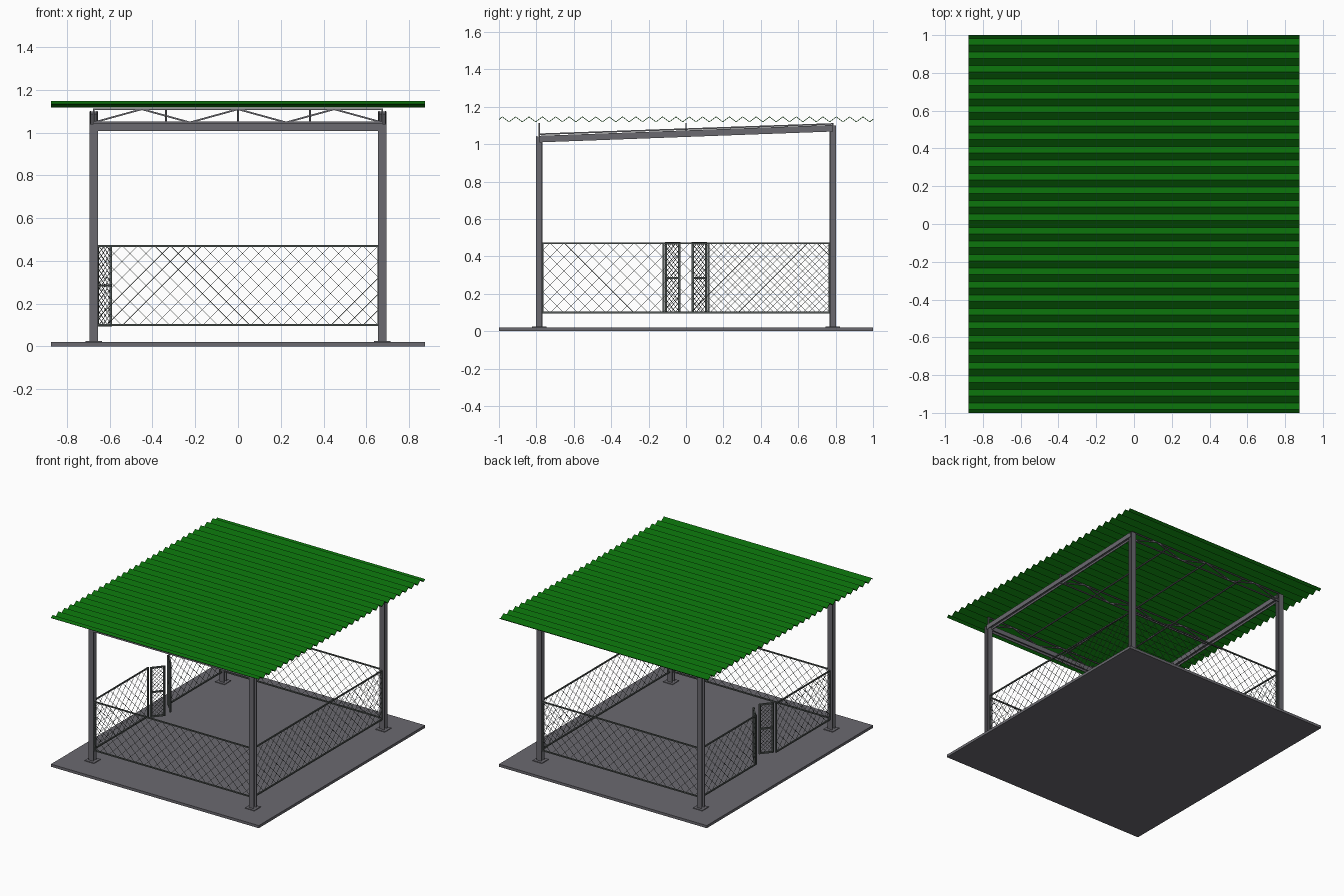
import bpy, bmesh, math
from mathutils import Vector, Matrix

if "Cube" in bpy.data.objects:
    bpy.data.objects.remove(bpy.data.objects["Cube"])

PX, PY = 0.675, 0.785          # post centres
LOW, HIGH = 0.10, 0.47         # fence rails
STEEL = (0.145, 0.142, 0.16)
WIRE_GREY = (0.09, 0.105, 0.098)
GREEN = (0.003, 0.148, 0.003)


def paint(name, color):
    mat = bpy.data.materials.new(name)
    mat.diffuse_color = (*color, 1)
    mat.use_nodes = True
    mat.node_tree.nodes["Principled BSDF"].inputs["Base Color"].default_value = mat.diffuse_color
    return mat


MATS = {STEEL: paint("steel", STEEL), WIRE_GREY: paint("fence_steel", WIRE_GREY),
        GREEN: paint("green_paint", GREEN)}


def finish(name, bm, color=STEEL):
    bmesh.ops.recalc_face_normals(bm, faces=bm.faces)
    me = bpy.data.meshes.new(name)
    bm.to_mesh(me)
    bm.free()
    ob = bpy.data.objects.new(name, me)
    bpy.context.collection.objects.link(ob)
    me.materials.append(MATS[color])
    return ob


def bar(bm, a, b, w, h=None, side=0):
    """Box-section bar from a to b; side shifts it along its own width axis."""
    a, b = Vector(a), Vector(b)
    z = (b - a).normalized()
    if abs(z.z) > 0.99:
        x, y = Vector((0, -1, 0)), Vector((1, 0, 0))
    else:
        x = z.cross(Vector((0, 0, 1))).normalized()
        y = z.cross(x)
    rot = Matrix((x, y, z)).transposed().to_4x4()
    mat = (Matrix.Translation((a + b) / 2 + x * side) @ rot
           @ Matrix.Diagonal((w, h or w, (b - a).length, 1)))
    bmesh.ops.create_cube(bm, size=1, matrix=mat)


def bars(name, items, w, h=None, color=STEEL):
    bm = bmesh.new()
    for a, b in items:
        bar(bm, a, b, w, h)
    return finish(name, bm, color)


def h_section(name, a, b, depth, flange):
    """Rolled H profile: two flanges joined by a web."""
    t = 0.005
    bm = bmesh.new()
    for s in (-1, 1):
        bar(bm, a, b, t, flange, s * (depth - t) / 2)
    bar(bm, a, b, depth - 2 * t, t)
    return finish(name, bm)


def panel(name, a, b, pitch, rail, wire, mid=None):
    """Chain-link panel between plan points a and b."""
    a, b = Vector((*a, 0)), Vector((*b, 0))
    length, height = (b - a).length, HIGH - LOW
    d = (b - a).normalized()

    def at(u, v):
        p = a + d * u
        return (p.x, p.y, LOW + v)
    frame = [(at(0, v), at(length, v)) for v in (0, height)]
    if mid:
        frame.append((at(0, mid - LOW), at(length, mid - LOW)))
    frame += [(at(u, -rail / 2), at(u, height + rail / 2)) for u in (0, length)]
    bars(name + "_frame", frame, rail, color=WIRE_GREY)
    wires = []
    s = pitch / 2 - height
    while s < length:
        u0, u1 = max(s, 0), min(s + height, length)
        if u1 - u0 > 0.004:
            wires.append((at(u0, u0 - s), at(u1, u1 - s)))
            wires.append((at(u0, height - u0 + s), at(u1, height - u1 + s)))
        s += pitch
    bars(name + "_mesh", wires, wire, color=WIRE_GREY)


# Ground slab
bars("base_slab", [((0, 0, 0), (0, 0, 0.02))], 2.0, 1.75)

# Posts and foot plates, taller at the back
for sx, side in ((-1, "left"), (1, "right")):
    for sy, end, top in ((-1, "front", 1.04), (1, "back", 1.10)):
        x, y = sx * PX, sy * PY
        h_section(f"{end}_{side}_post", (x, y, 0.02), (x, y, top), 0.036, 0.04)
        bars(f"{end}_{side}_foot_plate", [((x, y, 0.018), (x, y, 0.025))], 0.078)
    # Sloping side beam
    h_section(f"{side}_beam", (sx * PX, -PY, 1.027), (sx * PX, PY, 1.085), 0.036, 0.035)

# Front beam
h_section("front_beam", (-PX, -PY, 1.026), (PX, -PY, 1.026), 0.036, 0.035)

# Three zigzag trusses
for name, y in (("front", -PY), ("middle", 0), ("back", PY)):
    zb, zt = 1.048, 1.11
    parts = [((-PX, y, z), (PX, y, z)) for z in (zb, zt)]
    parts += [((s * PX, y, zb - 0.004), (s * PX, y, zt + 0.004)) for s in (-1, 1)]
    pts = [(-PX + i * PX / 3, y, zt if i % 2 else zb) for i in range(7)]
    parts += list(zip(pts, pts[1:]))
    bars(f"{name}_truss", parts, 0.008)

# Purlins running front to back
bars("purlins", [((x, -PY, 1.053), (x, PY, 1.108)) for x in (-0.337, 0, 0.337)], 0.008)

# Corrugated roof sheet
bm = bmesh.new()
n = 28
p = 2 / n
prof = [(-1, 1.132)]
prof += [(-1 + p / 4 + i * p / 2, 1.119 if i % 2 else 1.146) for i in range(2 * n)]
prof.append((1, 1.132))
rows = [[bm.verts.new((x, y, z)) for x in (-0.875, 0.875)] for y, z in prof]
for r, q in zip(rows, rows[1:]):
    bm.faces.new((r[0], r[1], q[1], q[0]))
roof = finish("roof_sheet", bm, GREEN)
sol = roof.modifiers.new("thickness", "SOLIDIFY")
sol.thickness = 0.004
sol.offset = 0

# Fence panels between the posts
ix, iy, gate = PX - 0.018, PY - 0.018, 0.12
PITCH, WIRE = 0.075, 0.002
panel("front_fence", (-ix, -PY), (ix, -PY), PITCH, 0.009, WIRE)
panel("back_fence", (-ix, PY), (ix, PY), PITCH, 0.009, WIRE)
panel("right_fence", (PX, -iy), (PX, iy), PITCH, 0.009, WIRE)
for s, end in ((-1, "front"), (1, "back")):
    panel(f"left_{end}_fence", (-PX, s * iy), (-PX, s * gate), PITCH, 0.009, WIRE)
    # Gate leaf swung inwards
    panel(f"{end}_gate_leaf", (-0.655, s * 0.108), (-0.595, s * 0.036),
          0.028, 0.011, 0.002, mid=0.285)
